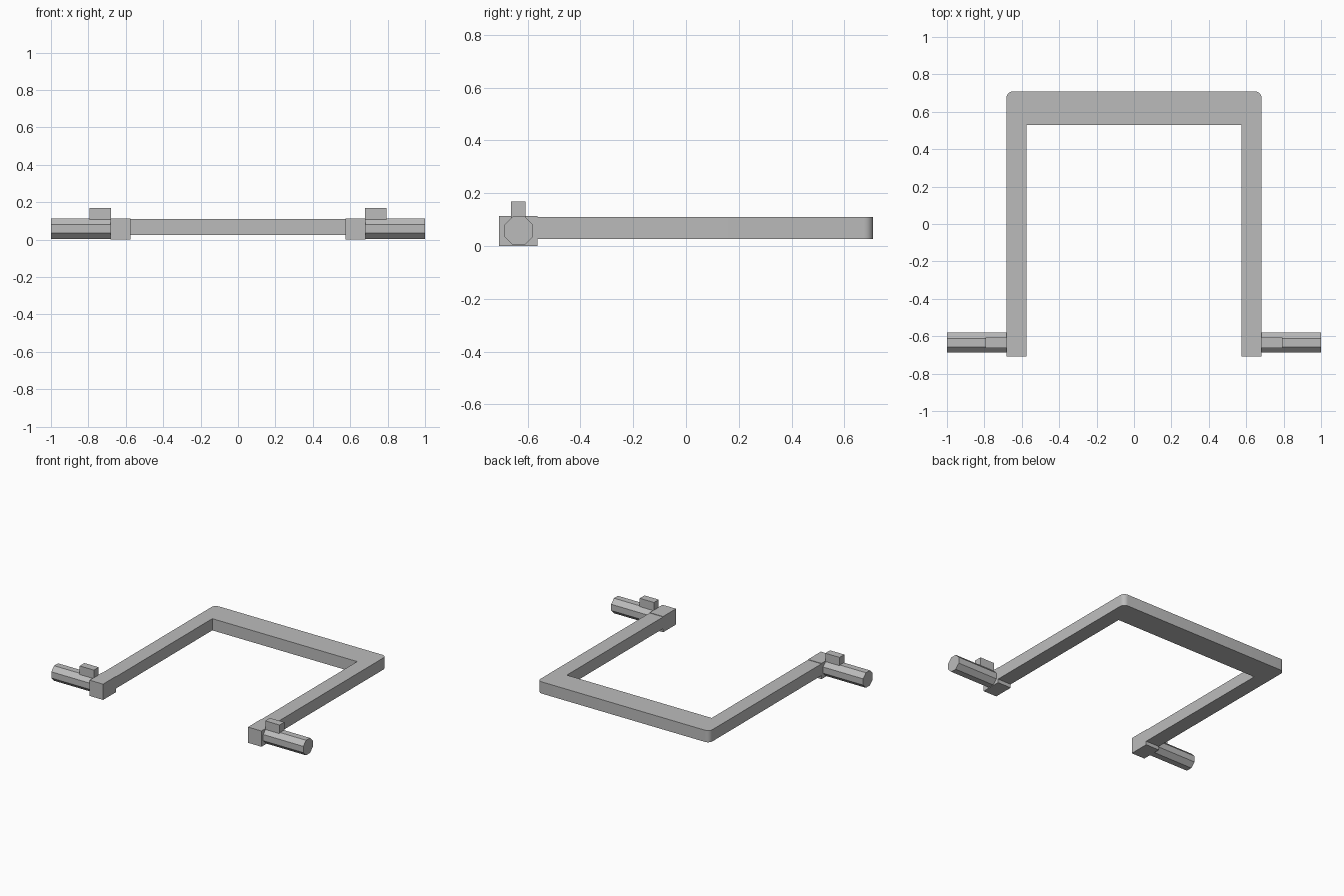
import bpy, bmesh, math
from mathutils import Matrix, Vector

default = bpy.data.objects.get("Cube")
if default:
    bpy.data.objects.remove(default)

grey = bpy.data.materials.new("plain grey")
grey.use_nodes = True
COLOR = (0.5, 0.5, 0.5, 1)
grey.diffuse_color = COLOR
grey.node_tree.nodes["Principled BSDF"].inputs["Base Color"].default_value = COLOR


def finish(bm, name):
    bmesh.ops.recalc_face_normals(bm, faces=bm.faces)
    mesh = bpy.data.meshes.new(name)
    bm.to_mesh(mesh)
    bm.free()
    mesh.materials.append(grey)
    obj = bpy.data.objects.new(name, mesh)
    bpy.context.collection.objects.link(obj)
    return obj


def box(name, low, high):
    low, high = Vector(low), Vector(high)
    bm = bmesh.new()
    bmesh.ops.create_cube(bm, size=1, matrix=Matrix.Translation((low + high) / 2)
                          @ Matrix.Diagonal((*(high - low), 1)))
    return finish(bm, name)


def pin(name, x0, x1, y, z, apothem):
    # Octagonal rod along x with a flat side on top
    bm = bmesh.new()
    radius = apothem / math.cos(math.pi / 8)
    place = (Matrix.Translation(((x0 + x1) / 2, y, z)) @ Matrix.Rotation(math.pi / 2, 4, "Y")
             @ Matrix.Rotation(math.pi / 8, 4, "Z"))
    bmesh.ops.create_cone(bm, cap_ends=True, segments=8, radius1=radius, radius2=radius,
                          depth=abs(x1 - x0), matrix=place)
    return finish(bm, name)


# U-shaped frame with rounded outer back corners
OUT, IN, FRONT, BACK, INNER_BACK = 0.682, 0.575, -0.705, 0.709, 0.53
R, STEPS = 0.035, 6
half = [(IN, INNER_BACK), (IN, FRONT), (OUT, FRONT)]
for i in range(STEPS + 1):
    a = math.pi / 2 * i / STEPS
    half.append((OUT - R + R * math.cos(a), BACK - R + R * math.sin(a)))
outline = half + [(-x, y) for x, y in reversed(half)]
bm = bmesh.new()
base = bm.faces.new([bm.verts.new((x, y, 0.026)) for x, y in outline])
top = bmesh.ops.extrude_face_region(bm, geom=[base], use_keep_orig=True)
bmesh.ops.translate(bm, vec=(0, 0, 0.084),
                    verts=[g for g in top["geom"] if isinstance(g, bmesh.types.BMVert)])
frame = finish(bm, "u_frame")
bpy.context.view_layer.objects.active = frame
frame.select_set(True)
bpy.ops.object.shade_smooth_by_angle(angle=math.radians(30))

# End block, pin and upright tab on each side
for side, s in (("left", 1), ("right", -1)):
    def span(a, b):
        return sorted((s * a, s * b))
    x0, x1 = span(IN, OUT)
    box(side + "_end_block", (x0, -0.708, 0), (x1, -0.562, 0.113))
    x0, x1 = span(0.66, 1.0)
    pin(side + "_pin", x0, x1, -0.634, 0.058, 0.054)
    x0, x1 = span(0.68, 0.793)
    box(side + "_tab", (x0, -0.662, 0.06), (x1, -0.608, 0.168))
